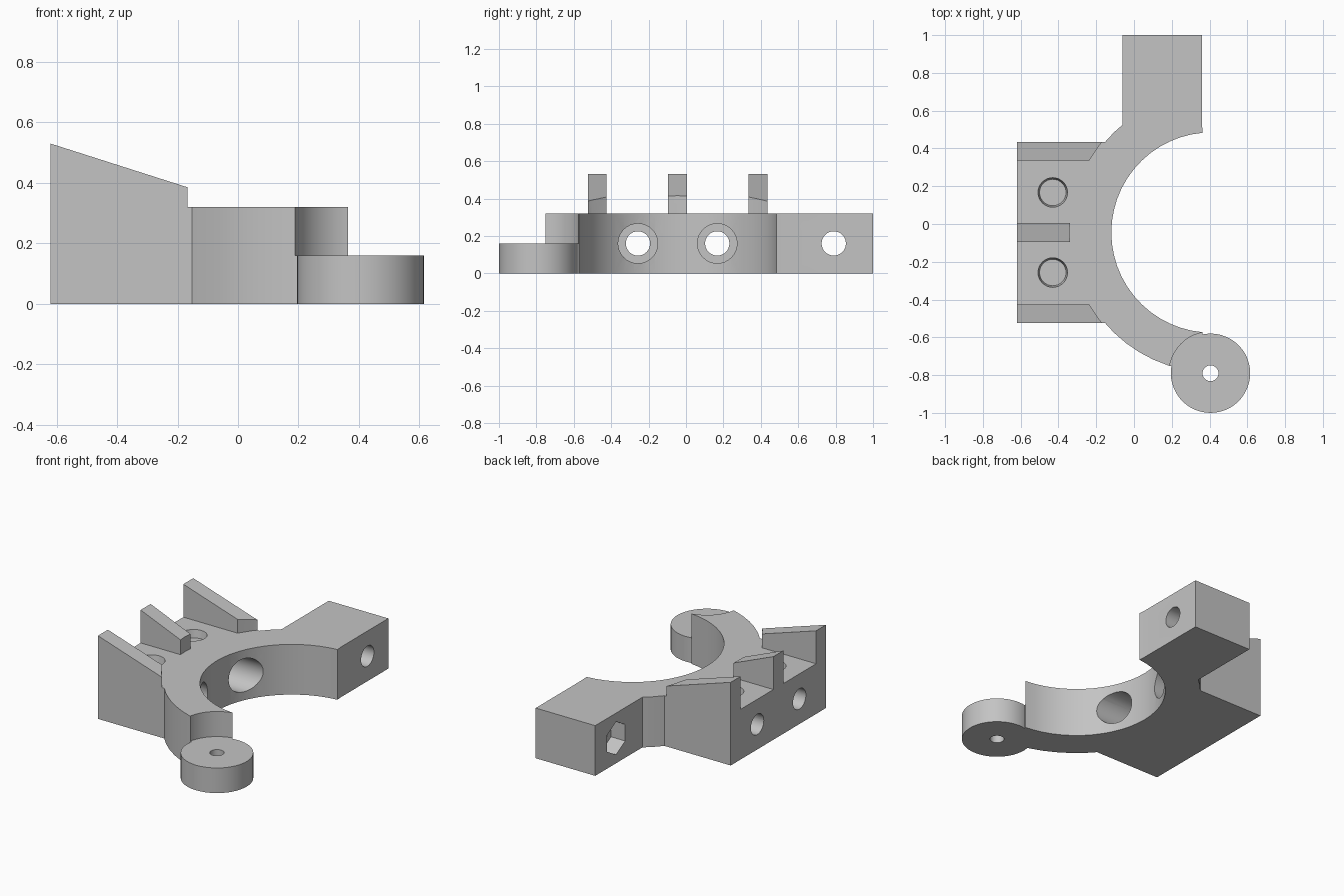
import bpy, bmesh, math
from mathutils import Matrix, Vector

if "Cube" in bpy.data.objects:
    bpy.data.objects.remove(bpy.data.objects["Cube"], do_unlink=True)

grey = bpy.data.materials.new("grey_plastic")
grey.use_nodes = True
grey.diffuse_color = (0.55, 0.55, 0.55, 1)
grey.node_tree.nodes["Principled BSDF"].inputs["Base Color"].default_value = (0.55, 0.55, 0.55, 1)

CX, CY = 0.41, -0.045       # centre of the clamp ring
H = 0.32                    # main height
PIN = (0.405, -0.79)        # hinge centre


def finish(bm, name):
    bmesh.ops.recalc_face_normals(bm, faces=bm.faces[:])
    mesh = bpy.data.meshes.new(name)
    bm.to_mesh(mesh)
    bm.free()
    mesh.materials.append(grey)
    ob = bpy.data.objects.new(name, mesh)
    bpy.context.collection.objects.link(ob)
    return ob


def prism(name, points, offset):
    """Extrude a flat 3D outline along an offset."""
    bm = bmesh.new()
    face = bm.faces.new([bm.verts.new(p) for p in points])
    out = bmesh.ops.extrude_face_region(bm, geom=[face])
    moved = [g for g in out["geom"] if isinstance(g, bmesh.types.BMVert)]
    bmesh.ops.translate(bm, verts=moved, vec=offset)
    return finish(bm, name)


def box(name, x0, x1, y0, y1, z0, z1):
    pts = [(x0, y0, z0), (x1, y0, z0), (x1, y1, z0), (x0, y1, z0)]
    return prism(name, pts, (0, 0, z1 - z0))


def rod(name, start, end, r, sides=48, r_end=None):
    """Cylinder or cone between two points."""
    a, b = Vector(start), Vector(end)
    bm = bmesh.new()
    turn = (b - a).to_track_quat("Z", "Y").to_matrix().to_4x4()
    bmesh.ops.create_cone(bm, cap_ends=True, segments=sides, radius1=r,
                          radius2=r if r_end is None else r_end, depth=(b - a).length,
                          matrix=Matrix.Translation((a + b) / 2) @ turn)
    return finish(bm, name)


def combine(ob, other, operation):
    mod = ob.modifiers.new("bool", "BOOLEAN")
    mod.operation, mod.solver, mod.object = operation, "EXACT", other
    bpy.context.view_layer.objects.active = ob
    bpy.ops.object.modifier_apply(modifier=mod.name)
    bpy.data.objects.remove(other, do_unlink=True)


# Half ring
steps = 26
angles = [math.radians(95 + 170 * i / steps) for i in range(steps + 1)]
arc = lambda r, seq: [(CX + r * math.cos(a), CY + r * math.sin(a), 0) for a in seq]
body = prism("clamp_bracket", arc(0.53, angles) + arc(0.74, angles[::-1]), (0, 0, H))

# Mounting base and clamp arm
combine(body, box("base", -0.62, -0.145, CY - 0.48, CY + 0.48, 0, H), "UNION")
combine(body, box("arm", -0.06, 0.36, 0.5, 1.0, 0, H), "UNION")

# Sloped fins, ends rounded off around the ring
for y, x_end, z_end in ((-0.48, -0.15, 0.38), (-0.05, -0.3, 0.398), (0.38, -0.15, 0.38)):
    pts = [(-0.62, CY + y, 0.1), (x_end, CY + y, 0.1),
           (x_end, CY + y, z_end), (-0.62, CY + y, 0.53)]
    fin = prism("fin", pts, (0, 0.1, 0))
    combine(fin, rod("fin_cutter", (CX, CY, H), (CX, CY, 0.7), 0.752), "DIFFERENCE")
    combine(body, fin, "UNION")

# Hinge disc at half height with clearance above it
combine(body, rod("clearance", (*PIN, H / 2), (*PIN, 0.5), 0.22), "DIFFERENCE")
combine(body, rod("hinge", (*PIN, 0), (*PIN, H / 2), 0.21), "UNION")
combine(body, rod("pin_hole", (*PIN, -0.1), (*PIN, 0.3), 0.042, 32), "DIFFERENCE")

# Counterbored mounting holes and shallow top pockets
for side in (-1, 1):
    y = CY + side * 0.212
    combine(body, rod("bolt_hole", (-0.8, y, H / 2), (0.2, y, H / 2), 0.065, 32), "DIFFERENCE")
    combine(body, rod("counterbore", (-0.3, y, H / 2), (0.2, y, H / 2), 0.106, 32), "DIFFERENCE")
    combine(body, rod("pocket", (-0.43, y, 0.27), (-0.43, y, 0.33), 0.07, 32, 0.08), "DIFFERENCE")

# Clamp screw hole with hexagonal nut trap
combine(body, rod("screw_hole", (-0.2, 0.79, H / 2), (0.5, 0.79, H / 2), 0.065, 32), "DIFFERENCE")
hexagon = [(-0.2, 0.79 + 0.105 * math.sin(k * math.pi / 3),
            H / 2 + 0.105 * math.cos(k * math.pi / 3)) for k in range(6)]
combine(body, prism("nut_trap", hexagon, (0.24, 0, 0)), "DIFFERENCE")

# Smooth curved walls, keep edges sharp
bpy.ops.object.select_all(action="DESELECT")
body.select_set(True)
bpy.context.view_layer.objects.active = body
bpy.ops.object.shade_smooth_by_angle(angle=math.radians(25))
